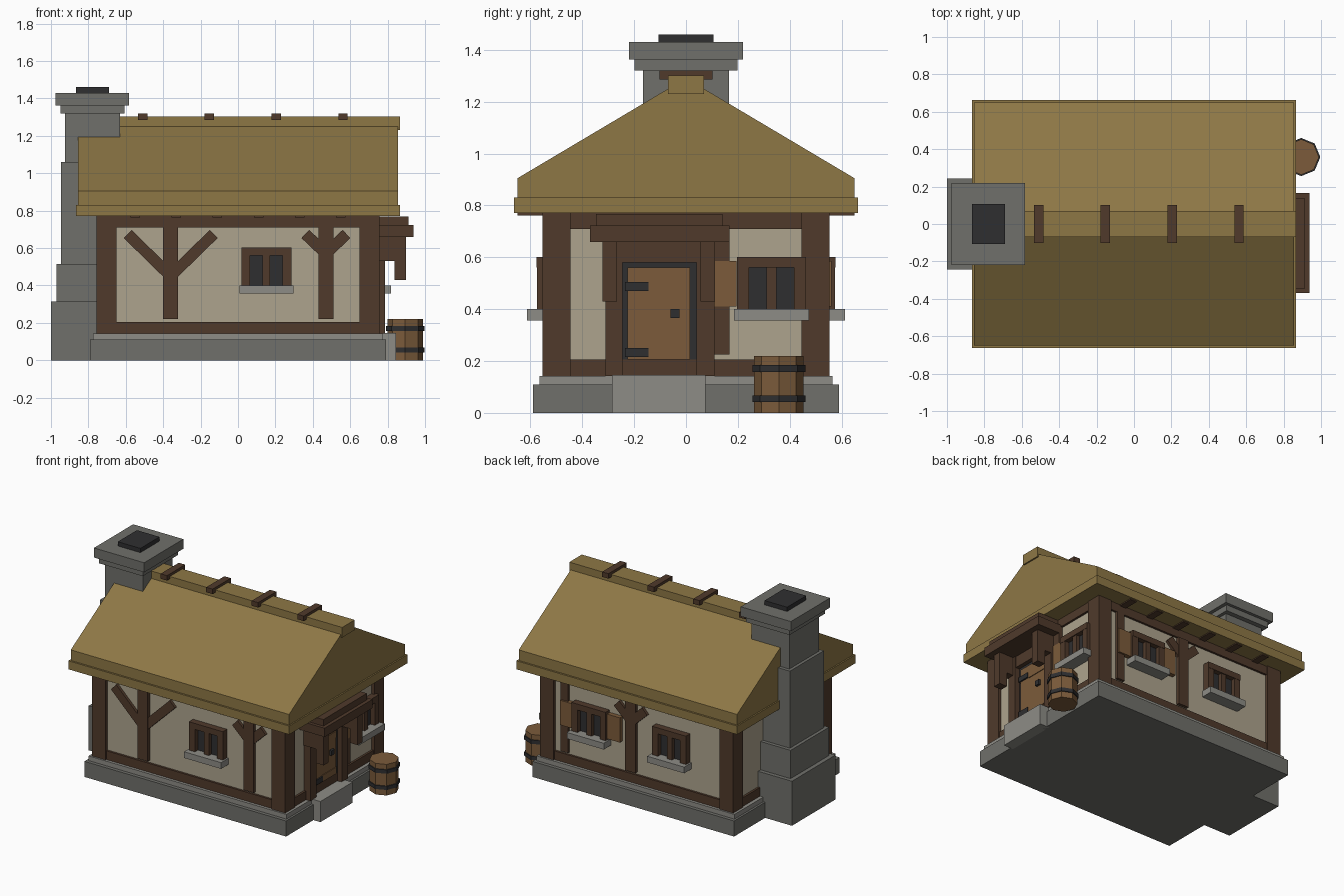
import bpy, math
from mathutils import Matrix

if "Cube" in bpy.data.objects:
    bpy.data.objects.remove(bpy.data.objects["Cube"])

def mat(name, r, g, b):
    m = bpy.data.materials.new(name)
    m.diffuse_color = (r, g, b, 1)
    m.use_nodes = True
    m.node_tree.nodes["Principled BSDF"].inputs["Base Color"].default_value = m.diffuse_color
    return m

THATCH = mat("thatch", .27, .185, .06)
TIMBER = mat("timber", .08, .042, .024)
PLASTER = mat("plaster", .42, .37, .27)
STONE = mat("stone", .16, .16, .145)
PALE = mat("pale_stone", .27, .265, .24)
IRON = mat("iron", .028, .028, .03)
WOOD = mat("wood", .2, .105, .043)

def mesh(name, verts, faces, m):
    me = bpy.data.meshes.new(name)
    me.from_pydata(verts, [], faces)
    me.materials.append(m)
    ob = bpy.data.objects.new(name, me)
    bpy.context.collection.objects.link(ob)
    return ob

def prism(name, profile, x0, x1, m):
    """Extrude a (y, z) profile along x."""
    n = len(profile)
    v = [(x, y, z) for x in (x0, x1) for y, z in profile]
    f = [(i, (i + 1) % n, n + (i + 1) % n, n + i) for i in range(n)]
    return mesh(name, v, f + [tuple(range(n))[::-1], tuple(range(n, 2 * n))], m)

def box(name, x, y, z, m):
    return prism(name, [(y[0], z[0]), (y[1], z[0]), (y[1], z[1]), (y[0], z[1])], x[0], x[1], m)

# Wall-local boxes: u along the wall, d outward distance from the house centre
WALLS = {"front": 0, "right": 90, "back": 180, "left": -90}
def on_wall(side, name, u, d, z, m):
    ob = box(f"{side}_{name}", u, (-d[1], -d[0]), z, m)
    ob.data.transform(Matrix.Rotation(math.radians(WALLS[side]), 4, 'Z'))
    return ob

# Stone base, plaster body, door step
box("foundation", (-.79, .79), (-.59, .59), (0, .11), STONE)
box("foundation_lip", (-.775, .775), (-.565, .565), (.11, .143), PALE)
box("plaster_walls", (-.735, .735), (-.53, .53), (.14, .78), PLASTER)
box("door_step", (.77, .845), (-.285, .075), (0, .146), PALE)

# Timber frame: corner posts, sill beams and top beams
for sx in (-1, 1):
    for sy in (-1, 1):
        box("corner_post", sorted((sx * .65, sx * .757)), sorted((sy * .445, sy * .553)), (.14, .775), TIMBER)
for side, d, w in (("front", .545, .7), ("back", .545, .7), ("right", .75, .5), ("left", .75, .5)):
    on_wall(side, "bottom_beam", (-w, w), (d - .06, d), (.14, .205), TIMBER)
    on_wall(side, "top_beam", (-w, w), (d - .06, d), (.71, .775), TIMBER)

# Y-shaped braces
def brace(side, u, reach, z0):
    on_wall(side, "brace_post", (u - .04, u + .04), (.5, .553), (.22, .71), TIMBER)
    for s in (-1, 1):
        dz = .675 - z0
        ln = math.hypot(reach, dz)
        ob = box(f"{side}_brace_arm", (0, ln), (-.55, -.5), (-.03, .03), TIMBER)
        ob.data.transform(Matrix.Rotation(-math.atan2(dz, reach), 4, 'Y'))
        if s < 0:
            ob.data.transform(Matrix.Scale(-1, 4, (1, 0, 0)))
            ob.data.flip_normals()
        ob.data.transform(Matrix.Translation((u, 0, z0)))
        ob.data.transform(Matrix.Rotation(math.radians(WALLS[side]), 4, 'Z'))

brace("front", -.36, .23, .45)
brace("front", .47, .11, .57)
brace("back", -.05, .11, .57)
on_wall("back", "stud", (-.6, -.54), (.5, .55), (.22, .71), TIMBER)
on_wall("right", "stud", (.11, .167), (.7, .765), (.225, .71), TIMBER)

# Windows: frame, mullion, glass, sill, optional shutters
def window(side, u, d, shutters=()):
    for s in (-1, 1):
        on_wall(side, "window_jamb", sorted((u + s * .087, u + s * .133)), (d, d + .045), (.395, .6), TIMBER)
    on_wall(side, "window_head", (u - .133, u + .133), (d, d + .047), (.56, .602), TIMBER)
    on_wall(side, "mullion", (u - .02, u + .02), (d, d + .04), (.39, .57), TIMBER)
    on_wall(side, "glass", (u - .09, u + .09), (d - .02, d + .012), (.39, .57), IRON)
    on_wall(side, "window_sill", (u - .145, u + .145), (d, d + .083), (.356, .4), PALE)
    for s in shutters:
        on_wall(side, "shutter", sorted((u + s * .135, u + s * .235)), (d, d + .032), (.41, .585), WOOD)

window("front", .152, .53)
window("back", -.36, .53, (-1, 1))
window("back", .27, .53)
window("right", .33, .735, (-1,))

# Door with frame, straps and handle
for u in ((-.31, -.245), (.04, .11)):
    on_wall("right", "door_post", u, (.7, .785), (.143, .66), TIMBER)
on_wall("right", "door_lintel", (-.27, .07), (.7, .78), (.58, .66), TIMBER)
on_wall("right", "door_surround", (-.247, .042), (.7, .75), (.2, .582), IRON)
on_wall("right", "door_panel", (-.225, .015), (.7, .758), (.205, .56), WOOD)
for z in (.215, .47):
    on_wall("right", "door_strap", (-.235, -.145), (.74, .768), (z, z + .035), IRON)
    on_wall("right", "door_batten", (-.145, .015), (.74, .763), (z - .005, z + .04), WOOD)
on_wall("right", "door_handle", (-.06, -.025), (.74, .775), (.365, .4), IRON)

# Porch canopy and brackets
on_wall("right", "canopy", (-.37, .167), (.74, .937), (.66, .722), TIMBER)
on_wall("right", "canopy_top", (-.347, .14), (.74, .912), (.722, .768), TIMBER)
for u in (-.322, .055):
    on_wall("right", "canopy_bracket", (u, u + .056), (.74, .85), (.53, .665), TIMBER)
    on_wall("right", "canopy_drop", (u, u + .056), (.837, .897), (.43, .665), TIMBER)

# Roof, eaves, ridge and rafter tails
prism("roof", [(-.65, .8), (.65, .8), (.65, .905), (0, 1.291), (-.65, .905)], -.855, .855, THATCH)
box("eaves", (-.865, .865), (-.663, .663), (.77, .83), THATCH)
box("ridge_cap", (-.865, .865), (-.07, .07), (1.23, 1.302), THATCH)
for i in range(4):
    x = -.51 + i * .357
    box("ridge_peg", (x - .025, x + .025), (-.102, .102), (1.285, 1.32), TIMBER)
for i in range(6):
    x = -.55 + i * .22
    for s in (-1, 1):
        box("rafter_tail", (x - .025, x + .025), sorted((s * .52, s * .65)), (.762, .78), TIMBER)

# Stepped chimney
for name, x, y, z, m in (
        ("chimney_base", (-1, -.7), .243, (0, .315), STONE),
        ("chimney_lower", (-.97, -.7), .215, (.315, .515), STONE),
        ("chimney_middle", (-.947, -.65), .19, (.515, 1.06), STONE),
        ("chimney_shaft", (-.925, -.63), .165, (1.06, 1.32), STONE),
        ("chimney_collar", (-.95, -.607), .198, (1.32, 1.362), STONE),
        ("chimney_cap", (-.975, -.582), .219, (1.362, 1.43), STONE),
        ("chimney_flue", (-.867, -.69), .107, (1.43, 1.46), IRON)):
    box(name, x, (-y, y), z, m)

# Barrel with hoops
def drum(name, r, z0, z1, m):
    bpy.ops.mesh.primitive_cylinder_add(vertices=8, radius=r, depth=z1 - z0,
                                        location=(.894, .358, (z0 + z1) / 2))
    bpy.context.object.name = name
    bpy.context.object.data.materials.append(m)

drum("barrel", .095, 0, .22, WOOD)
drum("barrel_hoop_low", .102, .042, .068, IRON)
drum("barrel_hoop_high", .102, .157, .184, IRON)
